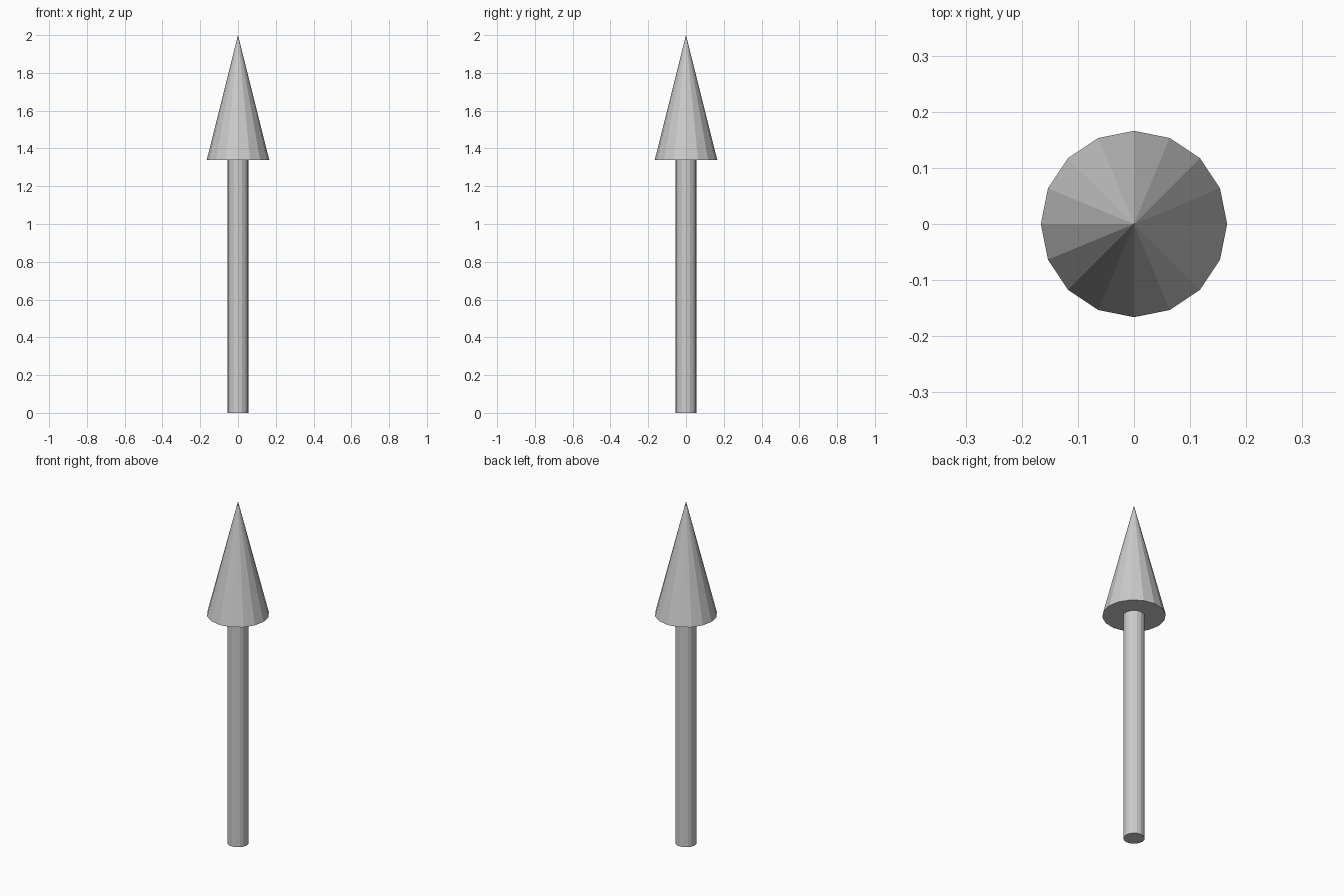
import bpy

if "Cube" in bpy.data.objects:
    bpy.data.objects.remove(bpy.data.objects["Cube"])

SIDES = 16
HEAD_BASE = 1.338   # height where the head meets the shaft
HEIGHT = 2.0


def add_cone(name, radius_bottom, radius_top, z_bottom, z_top):
    """Flat-shaded upright cone or cylinder with a closed base."""
    bpy.ops.mesh.primitive_cone_add(
        vertices=SIDES, radius1=radius_bottom, radius2=radius_top,
        depth=z_top - z_bottom, location=(0, 0, (z_bottom + z_top) / 2))
    bpy.context.object.name = name


# Straight shaft standing on the ground
add_cone("arrow_shaft", 0.056, 0.056, 0.0, HEAD_BASE)

# Pointed head on top of the shaft
add_cone("arrow_head", 0.166, 0.0, HEAD_BASE, HEIGHT)
